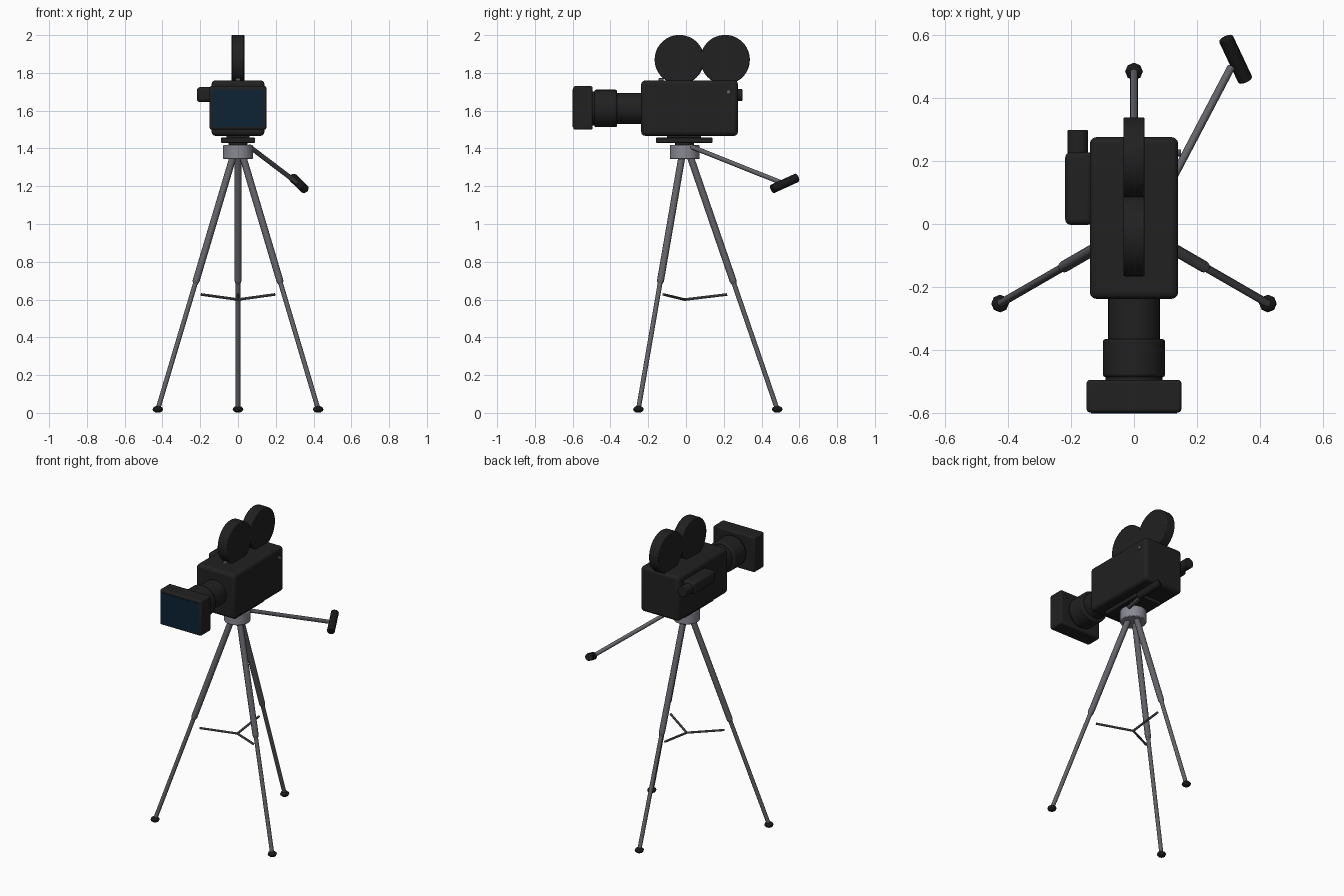
import bpy
from math import sin, cos, pi, radians
from mathutils import Vector

cube = bpy.data.objects.get("Cube")
if cube:
    bpy.data.objects.remove(cube, do_unlink=True)


def material(name, rgb):
    m = bpy.data.materials.new(name)
    m.use_nodes = True
    m.diffuse_color = (*rgb, 1)
    m.node_tree.nodes["Principled BSDF"].inputs["Base Color"].default_value = (*rgb, 1)
    return m


BLACK = material("matte black", (0.015, 0.015, 0.015))
RUBBER = material("rubber black", (0.01, 0.01, 0.01))
GLASS = material("dark blue glass", (0.004, 0.016, 0.036))
METAL = material("leg metal", (0.125, 0.125, 0.14))
SILVER = material("head metal", (0.25, 0.25, 0.29))


def finish(name, mat, bevel=0, segments=3):
    ob = bpy.context.object
    ob.name = name
    ob.data.materials.append(mat)
    if bevel:
        mod = ob.modifiers.new("Bevel", 'BEVEL')
        mod.width, mod.segments = bevel, segments
        mod.limit_method = 'ANGLE'
        mod.angle_limit = radians(40)
    bpy.ops.object.shade_smooth_by_angle(angle=radians(35))
    return ob


def box(name, low, high, mat, bevel=0):
    low, high = Vector(low), Vector(high)
    bpy.ops.mesh.primitive_cube_add(size=1, location=(low + high) / 2)
    bpy.context.object.scale = high - low
    bpy.ops.object.transform_apply(location=False, rotation=False)
    return finish(name, mat, bevel)


def rod(name, start, end, radius, mat, sides=12, bevel=0, end_radius=None):
    start, end = Vector(start), Vector(end)
    axis = end - start
    bpy.ops.mesh.primitive_cone_add(
        vertices=sides, radius1=radius,
        radius2=radius if end_radius is None else end_radius,
        depth=axis.length, location=(start + end) / 2,
        rotation=axis.to_track_quat('Z', 'Y').to_euler())
    return finish(name, mat, bevel, 2)


# Camera body and mounting plate
box("camera_body", (-0.14, -0.237, 1.467), (0.14, 0.275, 1.76), BLACK, 0.02)
box("mounting_plate", (-0.09, -0.16, 1.43), (0.09, 0.14, 1.457), BLACK, 0.004)
box("plate_spacer", (-0.06, -0.1, 1.45), (0.06, 0.08, 1.475), BLACK)

# Film reels
for name, y in (("front_reel", -0.035), ("rear_reel", 0.207)):
    rod(name, (-0.034, y, 1.87), (0.034, y, 1.87), 0.131, BLACK, 48, 0.006)
box("reel_bracket", (-0.012, -0.145, 1.75), (0.012, -0.12, 1.772), METAL, 0.003)

# Lens barrels, collar and hood
LENS_Z = 1.612
rod("inner_barrel", (0, -0.22, LENS_Z), (0, -0.38, LENS_Z), 0.082, BLACK, 32)
rod("outer_barrel", (0, -0.365, LENS_Z), (0, -0.485, LENS_Z), 0.099, BLACK, 32, 0.008)
rod("hood_collar", (0, -0.48, LENS_Z), (0, -0.51, LENS_Z), 0.09, BLACK, 32)
box("lens_hood", (-0.15, -0.597, 1.5), (0.15, -0.494, 1.73), BLACK, 0.01)
box("lens_glass", (-0.136, -0.6, 1.513), (0.136, -0.594, 1.712), GLASS)

# Viewfinder on the right and a small button on the left
box("viewfinder_housing", (-0.218, -0.003, 1.645), (-0.13, 0.228, 1.725), BLACK, 0.018)
rod("viewfinder_eyepiece", (-0.178, 0.21, 1.683), (-0.178, 0.298, 1.683),
    0.033, BLACK, 20, 0.004)
rod("side_button", (0.13, 0.225, 1.7), (0.149, 0.225, 1.7), 0.012, METAL, 10)

# Tripod head
HEAD_Y = -0.007
rod("tripod_head", (0, HEAD_Y, 1.343), (0, HEAD_Y, 1.418), 0.079, SILVER, 32, 0.005)
rod("head_pivot", (0, HEAD_Y, 1.41), (0, HEAD_Y, 1.44), 0.05, BLACK, 24)

# Three legs, with feet and spreader arms
for side, angle in (("rear", 90), ("right", 210), ("left", 330)):
    a = radians(angle)

    def spot(radius, z):
        return Vector((cos(a) * radius, HEAD_Y + sin(a) * radius, z))

    top, foot = spot(0.032, 1.35), spot(0.49, 0.02)
    knee = top.lerp(foot, 0.49)
    rod(side + "_upper_leg", top, knee, 0.0185, METAL)
    rod(side + "_leg_collar", knee, knee.lerp(foot, 0.025), 0.0185, METAL, end_radius=0.0125)
    rod(side + "_lower_leg", knee, foot, 0.0125, METAL)
    rod(side + "_spreader", spot(0, 0.6), spot(0.225, 0.627), 0.007, METAL, 8)
    bpy.ops.mesh.primitive_uv_sphere_add(segments=8, ring_count=6, radius=0.028,
                                         location=spot(0.49, 0.019))
    bpy.context.object.scale.z = 0.65
    finish(side + "_foot", RUBBER)

# Pan handle with its grip
rod("pan_handle", (0.06, 0.025, 1.41), (0.308, 0.497, 1.222), 0.0125, METAL)
grip_mid, grip_half = Vector((0.322, 0.522, 1.215)), Vector((-0.031, 0.066, 0.03))
rod("handle_grip", grip_mid - grip_half, grip_mid + grip_half, 0.024, RUBBER, 12, 0.003)
